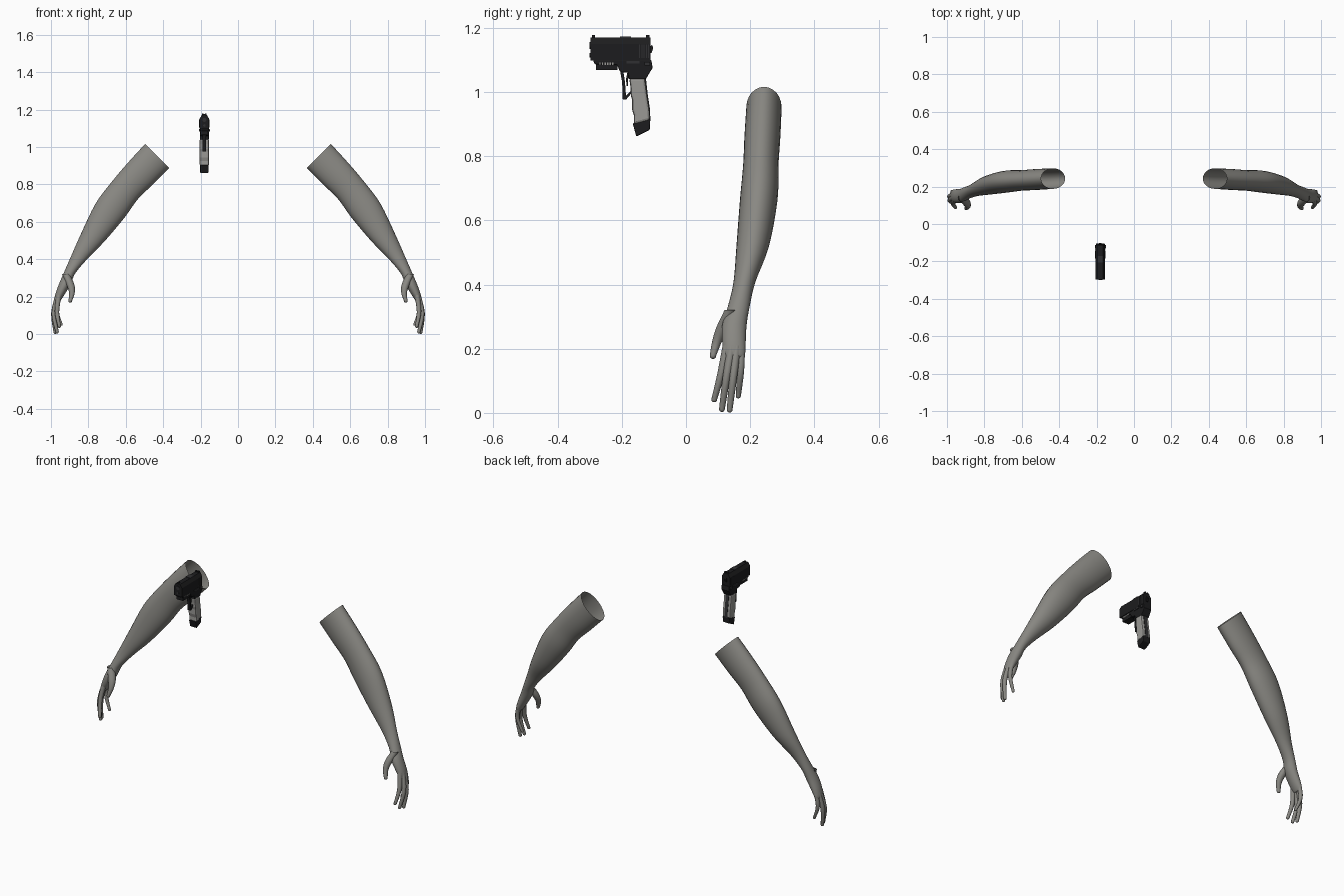
import bpy, bmesh, math
from mathutils import Vector

if "Cube" in bpy.data.objects:
    bpy.data.objects.remove(bpy.data.objects["Cube"])


def material(name, rgb):
    m = bpy.data.materials.new(name)
    m.diffuse_color = (*rgb, 1)
    m.use_nodes = True
    m.node_tree.nodes["Principled BSDF"].inputs["Base Color"].default_value = m.diffuse_color
    return m


SKIN = material("warm_grey", (0.25, 0.245, 0.225))
BLACK = material("gun_black", (0.012, 0.012, 0.013))
CHARCOAL = material("charcoal", (0.03, 0.03, 0.032))
GRIP = material("grip_grey", (0.32, 0.315, 0.30))


def finish(name, bm, mat, angle=None):
    bmesh.ops.recalc_face_normals(bm, faces=bm.faces)
    me = bpy.data.meshes.new(name)
    bm.to_mesh(me)
    bm.free()
    me.materials.append(mat)
    ob = bpy.data.objects.new(name, me)
    bpy.context.collection.objects.link(ob)
    if angle:
        bpy.ops.object.select_all(action='DESELECT')
        ob.select_set(True)
        bpy.context.view_layer.objects.active = ob
        bpy.ops.object.shade_smooth_by_angle(angle=math.radians(angle))
    return ob


def smooth_rings(rings, steps):
    """Catmull-Rom interpolation of ring parameters."""
    out = []
    n = len(rings)
    for i in range(n - 1):
        p0, p1, p2, p3 = (rings[max(0, min(n - 1, i + k))] for k in (-1, 0, 1, 2))
        for s in range(steps):
            t = s / steps
            out.append([0.5 * (2 * b + (c - a) * t + (2 * a - 5 * b + 4 * c - d) * t * t
                               + (3 * b - a - 3 * c + d) * t ** 3)
                        for a, b, c, d in zip(p0, p1, p2, p3)])
    return out + [list(rings[-1])]


def tube(name, rings, sides, mat):
    """Loft (outer x, outer z, inner x, inner z, y min, y max) rings; the last end is closed."""
    bm = bmesh.new()
    prev = None
    for ox, oz, ix, iz, y0, y1 in rings:
        c = Vector(((ox + ix) / 2, (y0 + y1) / 2, (oz + iz) / 2))
        a = Vector(((ox - ix) / 2, 0, (oz - iz) / 2))
        b = Vector((0, (y1 - y0) / 2, 0))
        loop = []
        for k in range(sides):
            t = math.tau * k / sides
            loop.append(bm.verts.new(c + a * math.cos(t) + b * math.sin(t)))
        if prev:
            for k in range(sides):
                j = (k + 1) % sides
                bm.faces.new((prev[k], prev[j], loop[j], loop[k]))
        prev = loop
    bm.faces.new(prev)
    ob = finish(name, bm, mat, 80)
    ob.modifiers.new("other_side", 'MIRROR').use_axis = (True, False, False)
    return ob


# Arms: open at the shoulder end, lofted down to the knuckles
arm = [
    (0.497, 1.016, 0.368, 0.888, 0.188, 0.298),
    (0.585, 0.920, 0.455, 0.800, 0.182, 0.294),
    (0.670, 0.820, 0.535, 0.722, 0.178, 0.288),
    (0.760, 0.700, 0.605, 0.625, 0.168, 0.285),
    (0.840, 0.535, 0.710, 0.500, 0.157, 0.258),
    (0.893, 0.415, 0.807, 0.400, 0.148, 0.216),
    (0.928, 0.335, 0.870, 0.325, 0.130, 0.198),
    (0.952, 0.280, 0.893, 0.270, 0.113, 0.189),
    (0.973, 0.225, 0.925, 0.215, 0.113, 0.186),
    (0.982, 0.185, 0.948, 0.180, 0.118, 0.184),
    (0.979, 0.172, 0.956, 0.170, 0.125, 0.178),
]
tube("arm", smooth_rings(arm, 4), 24, SKIN)


# Fingers: tapered tubes with rounded tips
def finger(name, points):
    rings = smooth_rings([(x + r, z, x - r, z, y - r, y + r) for x, y, z, r in points], 4)
    ox, oz, ix, iz, y0, y1 = rings[-1]
    r = (ox - ix) / 2
    for f in (0.4, 0.75, 0.95):
        k = r * (1 - math.sqrt(1 - f * f))
        rings.append((ox - k, oz - r * f, ix + k, iz - r * f, y0 + k, y1 - k))
    tube(name, rings, 12, SKIN)


finger("index_finger", [(0.957, 0.128, 0.21, 0.014), (0.968, 0.109, 0.12, 0.012), (0.955, 0.088, 0.042, 0.009)])
finger("middle_finger", [(0.963, 0.143, 0.21, 0.014), (0.985, 0.126, 0.11, 0.012), (0.967, 0.112, 0.012, 0.009)])
finger("ring_finger", [(0.963, 0.158, 0.21, 0.014), (0.987, 0.147, 0.11, 0.012), (0.977, 0.136, 0.010, 0.009)])
finger("little_finger", [(0.958, 0.172, 0.21, 0.012), (0.972, 0.170, 0.13, 0.011), (0.945, 0.163, 0.053, 0.008)])
finger("thumb", [(0.920, 0.140, 0.32, 0.020), (0.896, 0.115, 0.265, 0.021),
                 (0.888, 0.096, 0.220, 0.015), (0.897, 0.084, 0.178, 0.010)])

GX = -0.18  # centre line of the pistol


def side_prism(name, yz, half, mat, bevel=0.0, x=GX):
    """Side outline extruded evenly to both sides."""
    bm = bmesh.new()
    f = bm.faces.new([bm.verts.new((x - half, y, z)) for y, z in yz])
    ext = bmesh.ops.extrude_face_region(bm, geom=[f])
    verts = [v for v in ext["geom"] if isinstance(v, bmesh.types.BMVert)]
    bmesh.ops.translate(bm, verts=verts, vec=(2 * half, 0, 0))
    ob = finish(name, bm, mat)
    if bevel:
        m = ob.modifiers.new("rounding", 'BEVEL')
        m.width, m.segments, m.limit_method = bevel, 2, 'ANGLE'
        m.angle_limit = math.radians(50)
    return ob


def block(name, y0, y1, z0, z1, half, mat, bevel=0.0, x=GX):
    return side_prism(name, [(y0, z0), (y1, z0), (y1, z1), (y0, z1)], half, mat, bevel, x)


def rod(name, loc, radius, length, mat):
    bm = bmesh.new()
    bmesh.ops.create_cone(bm, cap_ends=True, segments=14, radius1=radius, radius2=radius, depth=length)
    for v in bm.verts:
        v.co = Vector((v.co.x + loc[0], v.co.z + loc[1], v.co.y + loc[2]))
    return finish(name, bm, mat, 40)


# Slide: chamfered cross-section running front to back
bm = bmesh.new()
half_section = [(0.026, 1.098), (0.026, 1.150), (0.014, 1.170)]
section = half_section + [(-x, z) for x, z in reversed(half_section)]
f = bm.faces.new([bm.verts.new((GX + x, -0.298, z)) for x, z in section])
ext = bmesh.ops.extrude_face_region(bm, geom=[f])
bmesh.ops.translate(bm, vec=(0, 0.187, 0),
                    verts=[v for v in ext["geom"] if isinstance(v, bmesh.types.BMVert)])
finish("slide", bm, BLACK)
rod("muzzle", (GX, -0.297, 1.145), 0.011, 0.006, CHARCOAL)
rod("guide_rod", (GX, -0.297, 1.115), 0.007, 0.006, CHARCOAL)
block("ejection_port", -0.205, -0.172, 1.146, 1.172, 0.0155, CHARCOAL)
block("front_sight", -0.293, -0.283, 1.168, 1.177, 0.004, BLACK)
for s in (-1, 1):
    block("rear_sight", -0.124, -0.113, 1.168, 1.178, 0.004, BLACK, x=GX + s * 0.008)
for i in range(5):
    block("slide_rib", -0.146 + i * 0.007, -0.143 + i * 0.007, 1.105, 1.148, 0.0275, CHARCOAL)
side_prism("hammer", [(-0.113, 1.12), (-0.107, 1.122), (-0.102, 1.138), (-0.106, 1.147), (-0.113, 1.14)],
           0.006, BLACK)

# Frame with accessory rail
side_prism("frame", [(-0.290, 1.100), (-0.284, 1.086), (-0.215, 1.084), (-0.205, 1.062), (-0.180, 1.060),
                     (-0.178, 1.040), (-0.125, 1.040), (-0.112, 1.062), (-0.104, 1.075), (-0.108, 1.100)],
           0.024, BLACK, 0.003)
block("rail", -0.281, -0.214, 1.068, 1.088, 0.020, BLACK)
for i in range(6):
    block("rail_slot", -0.270 + i * 0.008, -0.266 + i * 0.008, 1.084, 1.092, 0.0246, GRIP)
block("slide_stop", -0.185, -0.145, 1.088, 1.096, 0.028, CHARCOAL)
block("safety_lever", -0.130, -0.112, 1.082, 1.094, 0.029, CHARCOAL)

# Trigger guard and trigger
side_prism("trigger_guard", [(-0.206, 1.070), (-0.199, 1.030), (-0.197, 0.977), (-0.186, 0.977), (-0.168, 0.998),
                             (-0.168, 1.006), (-0.187, 0.988), (-0.190, 1.030), (-0.196, 1.070)], 0.009, BLACK)
side_prism("trigger", [(-0.182, 1.064), (-0.187, 1.040), (-0.185, 1.018), (-0.181, 1.018), (-0.180, 1.040),
                       (-0.172, 1.064)], 0.005, BLACK)

# Grip with shallow finger swells, then the magazine base
side_prism("grip", [(-0.177, 1.044), (-0.173, 1.015), (-0.172, 0.990), (-0.168, 0.975), (-0.168, 0.945),
                    (-0.162, 0.925), (-0.163, 0.898), (-0.112, 0.912), (-0.114, 0.945), (-0.121, 0.990),
                    (-0.128, 1.044)], 0.025, GRIP, 0.008)
side_prism("backstrap", [(-0.130, 1.044), (-0.123, 0.990), (-0.116, 0.945), (-0.114, 0.912),
                         (-0.111, 0.912), (-0.112, 0.945), (-0.119, 0.990), (-0.125, 1.044)], 0.010, CHARCOAL)
side_prism("magazine_base", [(-0.166, 0.902), (-0.160, 0.880), (-0.155, 0.861), (-0.113, 0.882),
                             (-0.111, 0.916)], 0.022, BLACK, 0.003)
